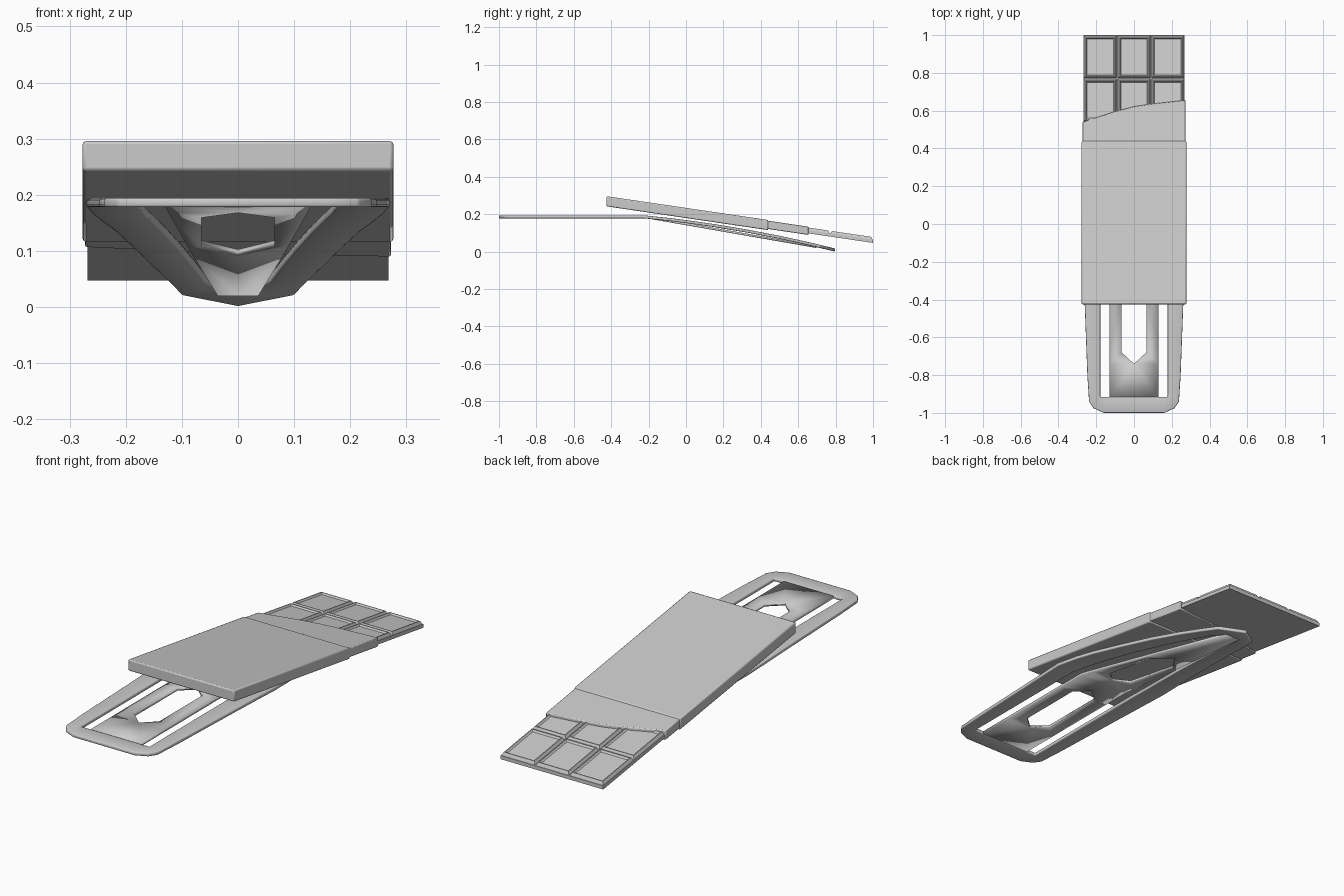
import bpy, bmesh

if "Cube" in bpy.data.objects:
    bpy.data.objects.remove(bpy.data.objects["Cube"])

SLOPE = -0.147  # tilt of the bar and its wrapper


def finish(name, bm, bevel=0.0, thickness=0.0):
    me = bpy.data.meshes.new(name)
    bm.to_mesh(me)
    bm.free()
    ob = bpy.data.objects.new(name, me)
    bpy.context.collection.objects.link(ob)
    if thickness:
        m = ob.modifiers.new("Solidify", 'SOLIDIFY')
        m.thickness = thickness
        m.offset = -1
    if bevel:
        m = ob.modifiers.new("Bevel", 'BEVEL')
        m.width = bevel
        m.segments = 2
        m.limit_method = 'ANGLE'
    bpy.context.view_layer.objects.active = ob
    ob.select_set(True)
    bpy.ops.object.shade_smooth_by_angle()
    ob.select_set(False)
    return ob


def stack(bm, rings):
    """Bridge equal-length rings of (x, y, height), tilted along the bar."""
    loops = [[bm.verts.new((x, y, h + SLOPE * y)) for x, y, h in r] for r in rings]
    n = len(loops[0])
    for a, b in zip(loops, loops[1:]):
        for i in range(n):
            j = (i + 1) % n
            bm.faces.new((a[i], a[j], b[j], b[i]))
    bm.faces.new(loops[0][::-1])
    bm.faces.new(loops[-1])


def tilted_prism(name, outline, h0, h1, bevel=0.0):
    bm = bmesh.new()
    stack(bm, [[(x, y, h) for x, y in outline] for h in (h0, h1)])
    return finish(name, bm, bevel)


def clip_height(y, top, end, bow):
    """Flat at the front, then bending down towards the tip."""
    t = max(0, (y + 0.22) / 1.02)
    return top + (end - top) * t + bow * 4 * t * (1 - t)


def mirrored_strip(name, rows, thickness, bevel, top, end, bow):
    """Plate from rows of outer (x, y) and inner (x, y), mirrored over x."""
    bm = bmesh.new()
    for s in (1, -1):
        pairs = [[bm.verts.new((s * x, y, clip_height(y, top, end, bow)))
                  for x, y in ((xo, yo), (xi, yi))] for xo, yo, xi, yi in rows]
        for (a, b), (c, d) in zip(pairs, pairs[1:]):
            bm.faces.new((a, c, d, b))
    bmesh.ops.remove_doubles(bm, verts=bm.verts, dist=1e-5)
    bm.normal_update()
    for f in bm.faces:
        if f.normal.z < 0:
            f.normal_flip()
    return finish(name, bm, bevel, thickness)


# Clip: outer ring
ring = [(0, -1, 0, -.915), (.16, -1, .15, -.915), (.215, -.975, .178, -.915),
        (.238, -.94, .178, -.90), (.247, -.8, .178, -.8), (.26, -.45, .178, -.45)]
ring += [(xo, y, xi, y) for y, xo, xi in (
    (-.22, .27, .178), (-.1, .26, .167), (0, .245, .154), (.15, .216, .132),
    (.34, .182, .103), (.5, .15, .077), (.62, .123, .057))]
ring += [(.1, .72, .042, .66), (0, .8, 0, .68)]
mirrored_strip("clip_ring", ring, .016, .004, .194, .016, .02)

# Clip: inner tongue with two six-sided holes
tongue = [(xo, y, xi, y) for y, xo, xi in (
    (-.925, .13, 0), (-.74, .13, 0), (-.68, .13, .065), (-.36, .13, .065),
    (-.30, .13, 0), (-.22, .13, 0), (-.15, .124, 0), (-.10, .119, .065),
    (.20, .089, .065), (.29, .08, 0), (.70, .036, 0))]
mirrored_strip("clip_tongue", tongue, .012, 0, .192, .014, 0)

# Paper sleeve
tilted_prism("paper_sleeve", [(-.277, -.425), (.277, -.425), (.277, .44), (-.277, .44)],
             .180, .234, .006)

# Inner foil with its torn, slanting edge
tilted_prism("inner_foil", [(-.273, .38), (.273, .38), (.273, .656), (.1, .637),
                            (0, .622), (-.1, .596), (-.273, .54)], .186, .230, .004)

# Chocolate slab with framed, recessed squares
bm = bmesh.new()
W, Y0, PITCH_X, PITCH_Y = .268, .54, .536 / 3, .23


def rect(x0, x1, y0, y1, inset, h):
    return [(x0 + inset, y0 + inset, h), (x1 - inset, y0 + inset, h),
            (x1 - inset, y1 - inset, h), (x0 + inset, y1 - inset, h)]


stack(bm, [rect(-W, W, .40, 1.0, 0, h) for h in (.194, .211)])
for col in range(3):
    for row in range(2):
        x, y = -W + col * PITCH_X, Y0 + row * PITCH_Y
        stack(bm, [rect(x, x + PITCH_X, y, y + PITCH_Y, i, h) for i, h in (
            (.002, .210), (.010, .225), (.014, .225), (.020, .217))])
finish("chocolate_bar", bm)
